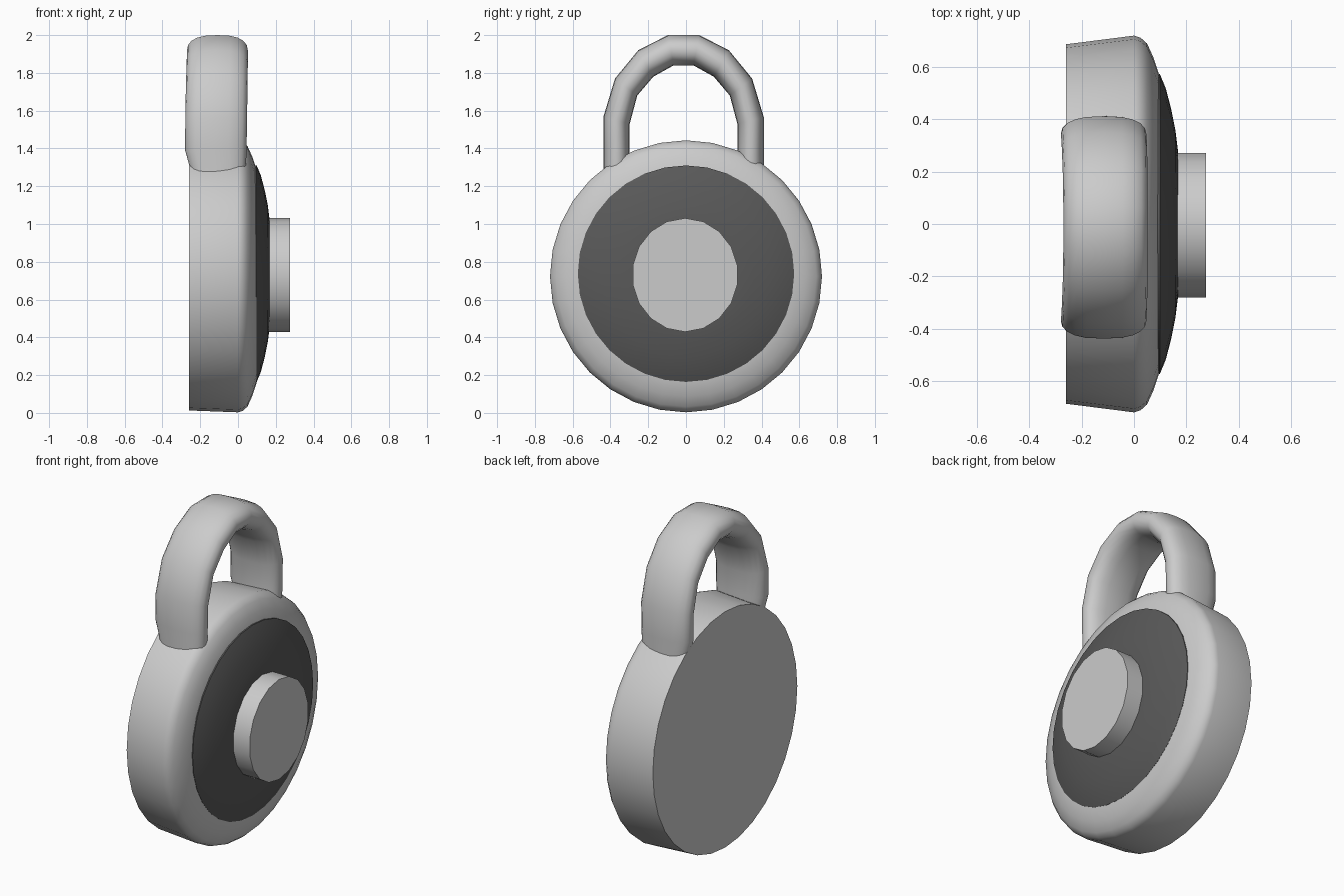
import bpy, bmesh, math
from mathutils import Vector

if "Cube" in bpy.data.objects:
    bpy.data.objects.remove(bpy.data.objects["Cube"])


def finish(name, bm, angle=40):
    bmesh.ops.recalc_face_normals(bm, faces=bm.faces)
    me = bpy.data.meshes.new(name)
    bm.to_mesh(me)
    bm.free()
    ob = bpy.data.objects.new(name, me)
    bpy.context.collection.objects.link(ob)
    bpy.ops.object.select_all(action='DESELECT')
    ob.select_set(True)
    bpy.context.view_layer.objects.active = ob
    bpy.ops.object.shade_smooth_by_angle(angle=math.radians(angle))
    return ob


def skin(name, rings, angle=40):
    """Bridge a list of equal point rings and cap both ends."""
    bm = bmesh.new()
    vs = [[bm.verts.new(p) for p in ring] for ring in rings]
    n = len(vs[0])
    for a, b in zip(vs, vs[1:]):
        for i in range(n):
            j = (i + 1) % n
            bm.faces.new((a[i], a[j], b[j], b[i]))
    bm.faces.new(vs[0])
    bm.faces.new(vs[-1])
    return finish(name, bm, angle)


def lathe(name, profile, cy, cz, sides, angle=40):
    """Rings along x; profile rows are x, radius in y, radius in z."""
    rings = []
    for x, ry, rz in profile:
        rings.append([(x, cy + ry * math.sin(2 * math.pi * i / sides),
                       cz + rz * math.cos(2 * math.pi * i / sides))
                      for i in range(sides)])
    return skin(name, rings, angle)


# round case with a tapered wall and rounded front rim
lathe("lock_body", [(-0.26, 0.687, 0.71), (0.0, 0.72, 0.72), (0.025, 0.712, 0.712),
                    (0.05, 0.69, 0.69), (0.075, 0.635, 0.635), (0.098, 0.565, 0.565)],
      0, 0.723, 32)

# dark domed dial
dial = lathe("dial_plate", [(0.08, 0.573, 0.573), (0.099, 0.573, 0.573), (0.121, 0.52, 0.52),
                            (0.142, 0.44, 0.44), (0.158, 0.36, 0.36), (0.168, 0.28, 0.28)],
             0, 0.737, 32)
dark = bpy.data.materials.new("dark_dial")
dark.diffuse_color = (0.1, 0.1, 0.1, 1)
dark.use_nodes = True
dark.node_tree.nodes["Principled BSDF"].inputs["Base Color"].default_value = dark.diffuse_color
dial.data.materials.append(dark)

# turning knob
lathe("knob", [(0.12, 0.281, 0.301), (0.276, 0.281, 0.301)], -0.005, 0.73, 18)

# shackle: outer and inner outline (y, z) of one half, mirrored about its centre
half = [((0.425, 1.20), (0.285, 1.20)), ((0.425, 1.30), (0.285, 1.30)),
        ((0.425, 1.39), (0.285, 1.39)), ((0.425, 1.565), (0.285, 1.53)),
        ((0.363, 1.77), (0.245, 1.68)), ((0.24, 1.92), (0.16, 1.78)),
        ((0.083, 2.0), (0.052, 1.84))]
path = half + [((-o[0], o[1]), (-i[0], i[1])) for o, i in reversed(half)]
spans = [(-0.25, 0.035), (-0.255, 0.042), (-0.28, 0.045), (-0.279, 0.048),
         (-0.276, 0.05), (-0.272, 0.052), (-0.27, 0.052)]
spans += spans[::-1]
shift = -0.013
rings = []
for (o, i), (x0, x1) in zip(path, spans):
    o, i = Vector((0, o[0] + shift, o[1])), Vector((0, i[0] + shift, i[1]))
    mid, arm = (o + i) / 2, (o - i) / 2
    ring = []
    for k in range(20):
        c, s = math.cos(math.tau * k / 20), math.sin(math.tau * k / 20)
        u = math.copysign(abs(c) ** 0.75, c)
        v = math.copysign(abs(s) ** 0.9, s)
        ring.append(mid + arm * v + Vector(((x0 + x1) / 2 + u * (x1 - x0) / 2, 0, 0)))
    rings.append(ring)
skin("shackle", rings, 60)
